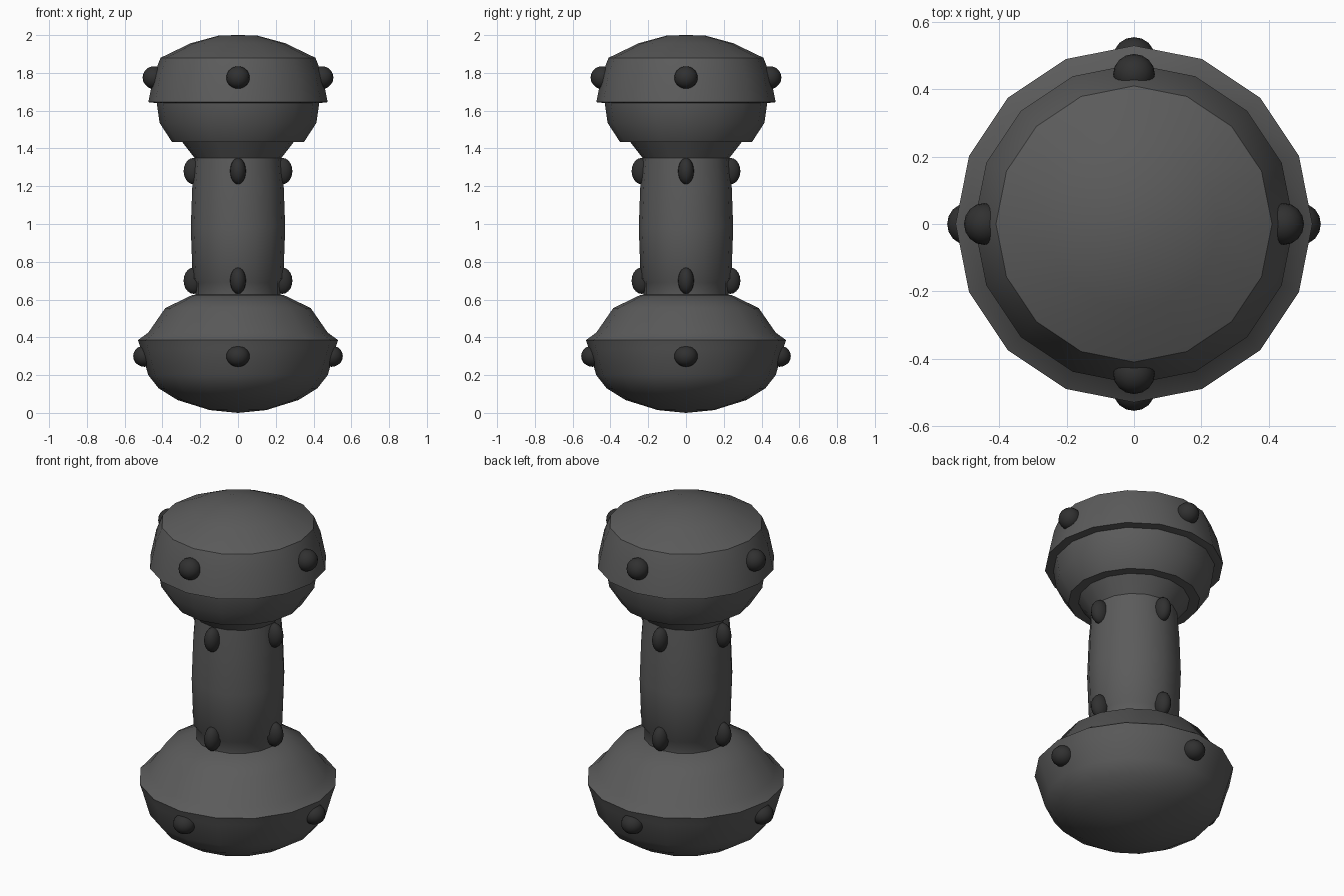
import bpy, bmesh
from math import cos, sin, pi, radians
from mathutils import Matrix, Vector

cube = bpy.data.objects.get("Cube")
if cube:
    bpy.data.objects.remove(cube, do_unlink=True)


def material(name, colour):
    m = bpy.data.materials.new(name)
    m.use_nodes = True
    m.diffuse_color = colour
    bsdf = next(n for n in m.node_tree.nodes if n.type == 'BSDF_PRINCIPLED')
    bsdf.inputs["Base Color"].default_value = colour
    bsdf.inputs["Roughness"].default_value = 0.7
    return m


body_grey = material("body grey", (0.105, 0.105, 0.105, 1))
stud_black = material("stud black", (0.03, 0.03, 0.03, 1))


def finish(name, bm, mat, angle):
    bmesh.ops.recalc_face_normals(bm, faces=bm.faces)
    mesh = bpy.data.meshes.new(name)
    bm.to_mesh(mesh)
    bm.free()
    mesh.materials.append(mat)
    obj = bpy.data.objects.new(name, mesh)
    bpy.context.collection.objects.link(obj)
    bpy.ops.object.select_all(action='DESELECT')
    obj.select_set(True)
    bpy.context.view_layer.objects.active = obj
    bpy.ops.object.shade_smooth_by_angle(angle=radians(angle))
    return obj


def lathe(name, profile, sides=16):
    """Turn a (radius, height) profile around z; zero radius makes a pole."""
    bm = bmesh.new()
    rings = []
    for r, z in profile:
        count = sides if r > 0 else 1
        rings.append([bm.verts.new((r * cos(2 * pi * i / sides),
                                    r * sin(2 * pi * i / sides), z))
                      for i in range(count)])
    for a, b in zip(rings, rings[1:]):
        for i in range(sides):
            j = (i + 1) % sides
            quad = [a[i % len(a)], a[j % len(a)], b[j % len(b)], b[i % len(b)]]
            bm.faces.new(list(dict.fromkeys(quad)))
    return finish(name, bm, body_grey, 40)


# Rounded foot with a ridge and sloping shoulder
lathe("base", [(0, 0), (0.15, 0.015), (0.32, 0.068), (0.42, 0.13),
               (0.475, 0.2), (0.515, 0.34), (0.53, 0.385), (0.475, 0.425),
               (0.385, 0.555), (0.24, 0.625), (0, 0.635)])

# Slightly bulging grip with a narrow neck and a flared top
lathe("handle", [(0, 0.6), (0.225, 0.6), (0.225, 0.69), (0.24, 0.71),
                 (0.25, 0.98), (0.242, 1.2), (0.23, 1.35), (0.3, 1.44),
                 (0, 1.46)])

# Head: lower bowl and domed cap overhanging it
lathe("head_bowl", [(0, 1.435), (0.35, 1.435), (0.415, 1.535),
                    (0.43, 1.64), (0, 1.66)])
lathe("head_cap", [(0, 1.64), (0.43, 1.64), (0.475, 1.645), (0.445, 1.79),
                   (0.41, 1.88), (0.25, 1.957), (0.1, 1.998), (0, 2.0)])


# Rings of four studs, one on each side
def stud_ring(name, height, radius, size):
    for k, side in enumerate(("left", "back", "right", "front")):
        bm = bmesh.new()
        bmesh.ops.create_uvsphere(bm, u_segments=16, v_segments=10, radius=1)
        place = (Matrix.Rotation(k * pi / 2, 4, 'Z')
                 @ Matrix.Translation((radius, 0, height))
                 @ Matrix.Diagonal(Vector(size).to_4d()))
        bm.transform(place)
        finish(f"{name}_{side}", bm, stud_black, 60)


stud_ring("cap_stud", 1.775, 0.445, (0.06, 0.062, 0.06))
stud_ring("upper_grip_stud", 1.28, 0.235, (0.053, 0.042, 0.07))
stud_ring("lower_grip_stud", 0.70, 0.235, (0.053, 0.042, 0.07))
stud_ring("base_stud", 0.30, 0.495, (0.06, 0.062, 0.056))
